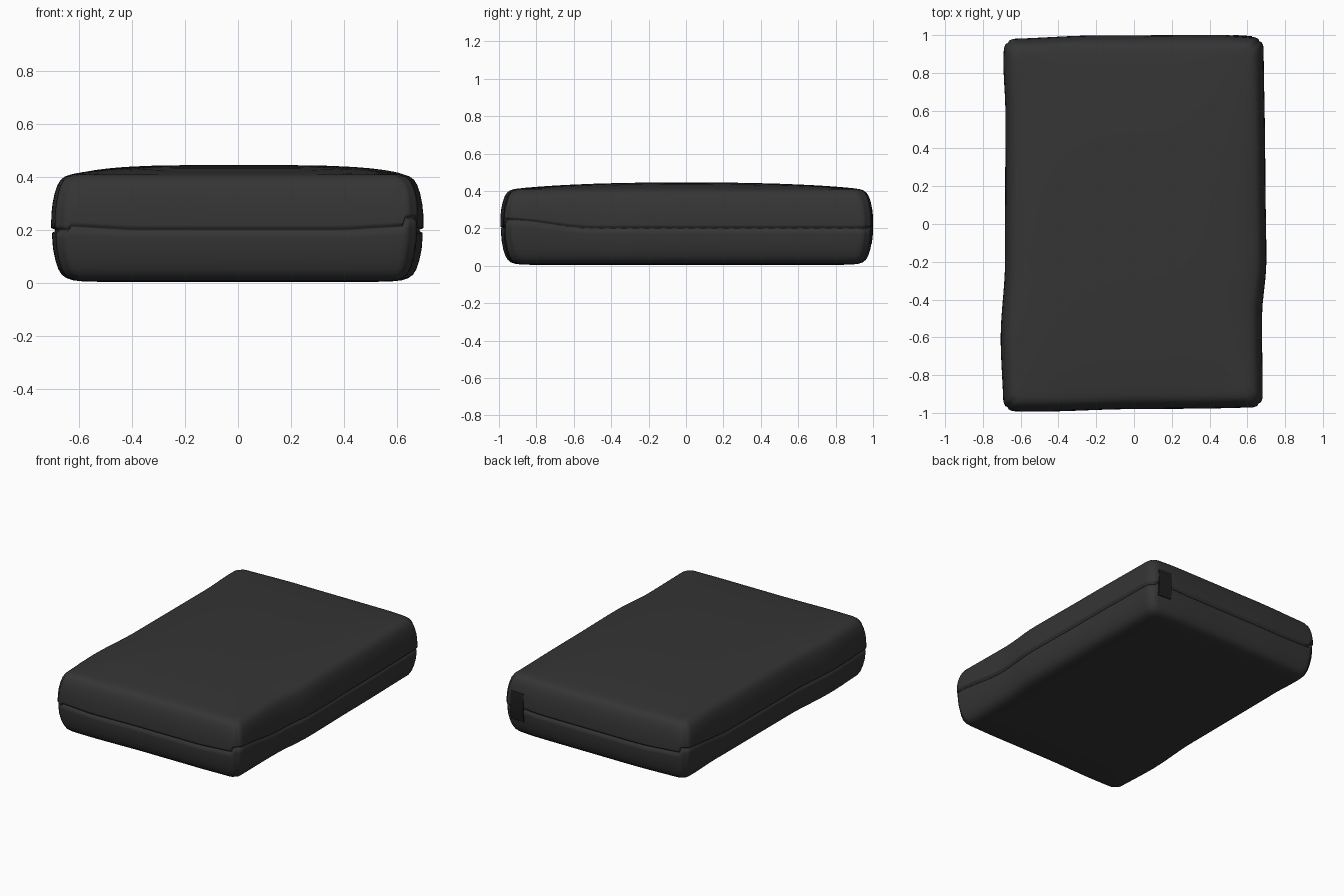
import bpy, bmesh, math

if "Cube" in bpy.data.objects:
    bpy.data.objects.remove(bpy.data.objects["Cube"])

HX, HY, R = 0.685, 0.985, 0.06


def material(name, v):
    m = bpy.data.materials.new(name)
    m.diffuse_color = (v, v, v, 1)
    m.use_nodes = True
    m.node_tree.nodes["Principled BSDF"].inputs["Base Color"].default_value = m.diffuse_color
    return m


def lerp_table(t, pts):
    # smooth interpolation through (position, value) pairs
    for (a, va), (b, vb) in zip(pts, pts[1:]):
        if t <= b:
            k = min(max((t - a) / (b - a), 0), 1)
            k = k * k * (3 - 2 * k)
            return va + (vb - va) * k
    return pts[-1][1]


# uneven fabric outline of the four sides
RIGHT = [(-1, -.005), (-.5, -.008), (-.2, .015), (.3, .009), (1, 0)]
LEFT = [(-1, .005), (-.6, .02), (-.2, -.003), (.6, -.005), (.85, .005), (1, .002)]
BACK = [(-.7, -.006), (-.2, .012), (.45, .015), (.7, .002)]
FRONT = [(-.7, .005), (-.5, .007), (0, -.006), (.3, -.008), (.7, -.015)]


def wobble(x, y):
    dx = lerp_table(y, RIGHT if x > 0 else LEFT)
    dy = lerp_table(x, BACK if y > 0 else FRONT)
    return x + dx * x / HX, y + dy * y / HY


def outline(hx, hy, r):
    # rounded rectangle, pinched slightly at each corner seam
    pts = []
    n = 8
    corners = [(1, -1, -90), (1, 1, 0), (-1, 1, 90), (-1, -1, 180)]
    arcs = []
    for sx, sy, a0 in corners:
        arc = []
        for i in range(n + 1):
            a = math.radians(a0 + 90 * i / n)
            rr = r - (0.006 * min(1, r / R) if i == n // 2 else 0)
            arc.append((sx * (hx - r) + rr * math.cos(a), sy * (hy - r) + rr * math.sin(a)))
        arcs.append(arc)
    for k in range(4):
        pts += arcs[k]
        (ax, ay), (bx, by) = arcs[k][-1], arcs[(k + 1) % 4][0]
        m = 30
        pts += [(ax + (bx - ax) * i / m, ay + (by - ay) * i / m) for i in range(1, m)]
    return pts


def seam_shift(x, y):
    # the seam climbs towards one end of each long side
    if abs(x) > HX - 0.05:
        return lerp_table(-y if x > 0 else y, [(.5, 0), (.97, .047)])
    return 0.015 * max(0, (abs(x) - .4) / .25)


# side profile: (inset, height), with a pinched seam half way up
PROFILE = [(.12, .006), (.08, .010), (.055, .018), (.038, .032), (.026, .052), (.015, .085),
           (.006, .13), (.003, .17), (.003, .19), (.014, .197), (.014, .202), (-.001, .208),
           (-.001, .22), (0, .26), (.004, .30), (.012, .34), (.022, .37), (.034, .39),
           (.05, .403), (.07, .410)]

bm = bmesh.new()
rings = []


def add_ring(co):
    rings.append([bm.verts.new(c) for c in co])


# flat underside
for s in (.15, .5, .8):
    add_ring([(*wobble(x * s, y * s), .004) for x, y in outline(HX - .12, HY - .12, R * .6)])
# bulging sides
for inset, z in PROFILE:
    ring = []
    for x, y in outline(HX - inset, HY - inset, R - inset * .2):
        k = max(0, 1 - abs(z - .2) / .2)
        ring.append((*wobble(x, y), z + seam_shift(x, y) * k))
    add_ring(ring)
# domed top
for s in (.97, .93, .88, .8, .7, .55, .4, .25, .1):
    ring = []
    for x, y in outline(HX - .07, HY - .07, R - .014):
        x, y = x * s, y * s
        d = (1 - abs(x / (HX - .07)) ** 4) * (1 - abs(y / (HY - .07)) ** 2.3)
        ring.append((*wobble(x, y), .410 + .036 * max(0, d) ** .8))
    add_ring(ring)

for a, b in zip(rings, rings[1:]):
    for i in range(len(a)):
        j = (i + 1) % len(a)
        bm.faces.new((a[i], a[j], b[j], b[i]))
bm.faces.new(rings[0][::-1])
bm.faces.new(rings[-1])
for f in bm.faces:
    f.smooth = True
mesh = bpy.data.meshes.new("cushion")
bm.to_mesh(mesh)
bm.free()
cushion = bpy.data.objects.new("cushion", mesh)
bpy.context.collection.objects.link(cushion)
mesh.materials.append(material("dark_fabric", .035))

# small label patch sewn across the seam on the back
bm = bmesh.new()
bmesh.ops.create_grid(bm, x_segments=4, y_segments=8, size=1)
for v in bm.verts:
    u, w = v.co.x, v.co.y
    x = .575 + .05 * u
    z = .215 + .095 * w
    v.co = (x, .994 - .008 * w * w - .003 * u, z)
bmesh.ops.reverse_faces(bm, faces=bm.faces)
mesh = bpy.data.meshes.new("label_patch")
bm.to_mesh(mesh)
bm.free()
label = bpy.data.objects.new("label_patch", mesh)
bpy.context.collection.objects.link(label)
mesh.materials.append(material("black_label", .012))
thick = label.modifiers.new("thickness", 'SOLIDIFY')
thick.thickness = .008
thick.offset = 0
